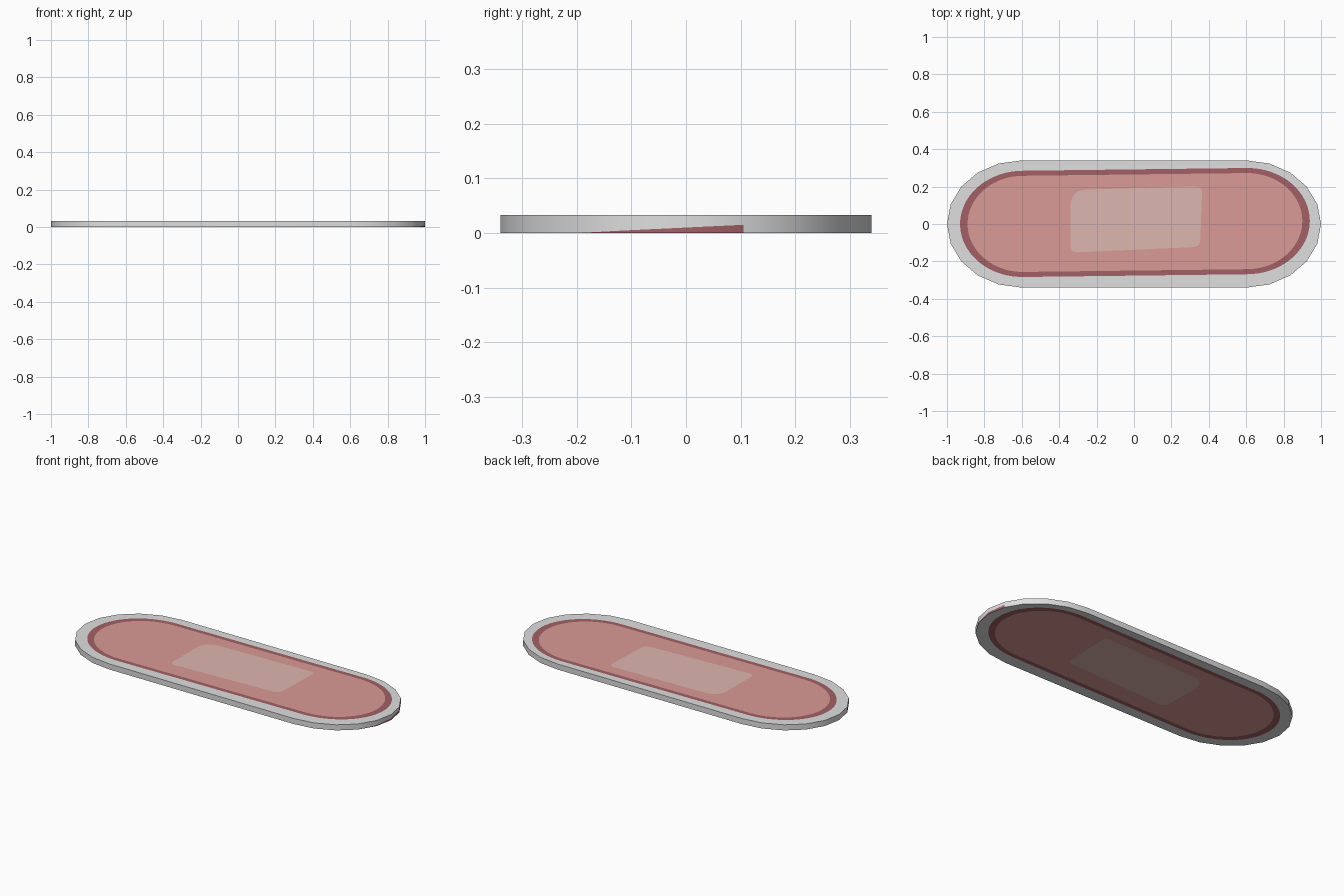
import bpy, bmesh, math
from mathutils import Vector, Matrix

if "Cube" in bpy.data.objects:
    bpy.data.objects.remove(bpy.data.objects["Cube"])

THICK = 0.033


def material(name, rgb):
    m = bpy.data.materials.new(name)
    m.diffuse_color = (*rgb, 1)
    m.use_nodes = True
    m.node_tree.nodes["Principled BSDF"].inputs["Base Color"].default_value = m.diffuse_color
    return m


def stadium(straight, cap, half, segs, centre=(0, 0), tilt=0):
    """Capsule outline with elliptical ends, counter-clockwise from lower right."""
    pts = []
    for side, start in ((1, -90), (-1, 90)):
        for i in range(segs + 1):
            a = math.radians(start + 180 * i / segs)
            pts.append(Vector((side * straight + cap * math.cos(a), half * math.sin(a))))
    rot = Matrix.Rotation(math.radians(tilt), 2)
    return [rot @ p + Vector(centre) for p in pts]


def rounded(corners, segs=6):
    """Polygon of (x, y, cut length) corners rounded with quadratic curves."""
    pts, n = [], len(corners)
    for i, (x, y, r) in enumerate(corners):
        c = Vector((x, y))
        a = c + (Vector(corners[i - 1][:2]) - c).normalized() * r
        b = c + (Vector(corners[(i + 1) % n][:2]) - c).normalized() * r
        for k in range(segs + 1):
            t = k / segs
            pts.append(a * (1 - t) ** 2 + c * 2 * t * (1 - t) + b * t * t)
    return pts


# Outlines from the rim inwards; the printed zones sit slightly askew
outlines = [
    stadium(0.6, 0.4, 0.34, 10),
    stadium(0.6, 0.335, 0.284, 40, (0.005, 0.008), 0.7),
    stadium(0.6, 0.295, 0.257, 40, (0.005, 0.008), 0.7),
    rounded([(-0.34, -0.153, 0.04), (0.353, -0.122, 0.04),
             (0.365, 0.202, 0.04), (-0.34, 0.182, 0.09)]),
]

bm = bmesh.new()


def flat_side(z):
    """Fill one broad side, one material per nested zone."""
    loops, edges = [], []
    for pts in outlines:
        vs = [bm.verts.new((p.x, p.y, z)) for p in pts]
        loops.append(vs)
        edges.append([bm.edges.new((vs[i - 1], vs[i])) for i in range(len(vs))])
    for zone in range(len(edges)):
        used = edges[zone] + (edges[zone + 1] if zone + 1 < len(edges) else [])
        res = bmesh.ops.triangle_fill(bm, edges=used, use_beauty=True,
                                      normal=(0, 0, 1))
        for f in res["geom"]:
            if isinstance(f, bmesh.types.BMFace):
                f.material_index = zone
    return loops[0]


bottom = flat_side(0)
top = flat_side(THICK)

# Edge wall, with a sliver of dark print low on the right end
mid = {3: bottom[3]}
for i, h in ((4, 0.005), (5, 0.010), (6, 0.015)):
    mid[i] = bm.verts.new((bottom[i].co.x, bottom[i].co.y, h))
n = len(bottom)
for i in range(n):
    j = (i + 1) % n
    if i in mid and j in mid:
        print_verts = list(dict.fromkeys([bottom[i], bottom[j], mid[j], mid[i]]))
        bm.faces.new(print_verts).material_index = 1
        bm.faces.new([mid[i], mid[j], top[j], top[i]])
    elif i == 6:
        bm.faces.new([bottom[i], bottom[j], top[j], top[i], mid[i]])
    else:
        bm.faces.new([bottom[i], bottom[j], top[j], top[i]])

bmesh.ops.recalc_face_normals(bm, faces=bm.faces)
mesh = bpy.data.meshes.new("adhesive_strip")
bm.to_mesh(mesh)
bm.free()
for name, rgb in (("light grey rim", (0.74, 0.74, 0.74)),
                  ("dark rose border", (0.36, 0.118, 0.13)),
                  ("rose strip", (0.70, 0.325, 0.31)),
                  ("pale pad", (0.73, 0.465, 0.43))):
    mesh.materials.append(material(name, rgb))

strip = bpy.data.objects.new("adhesive_strip", mesh)
bpy.context.collection.objects.link(strip)
bpy.context.view_layer.objects.active = strip
strip.select_set(True)
bpy.ops.object.shade_smooth_by_angle(angle=math.radians(30))
